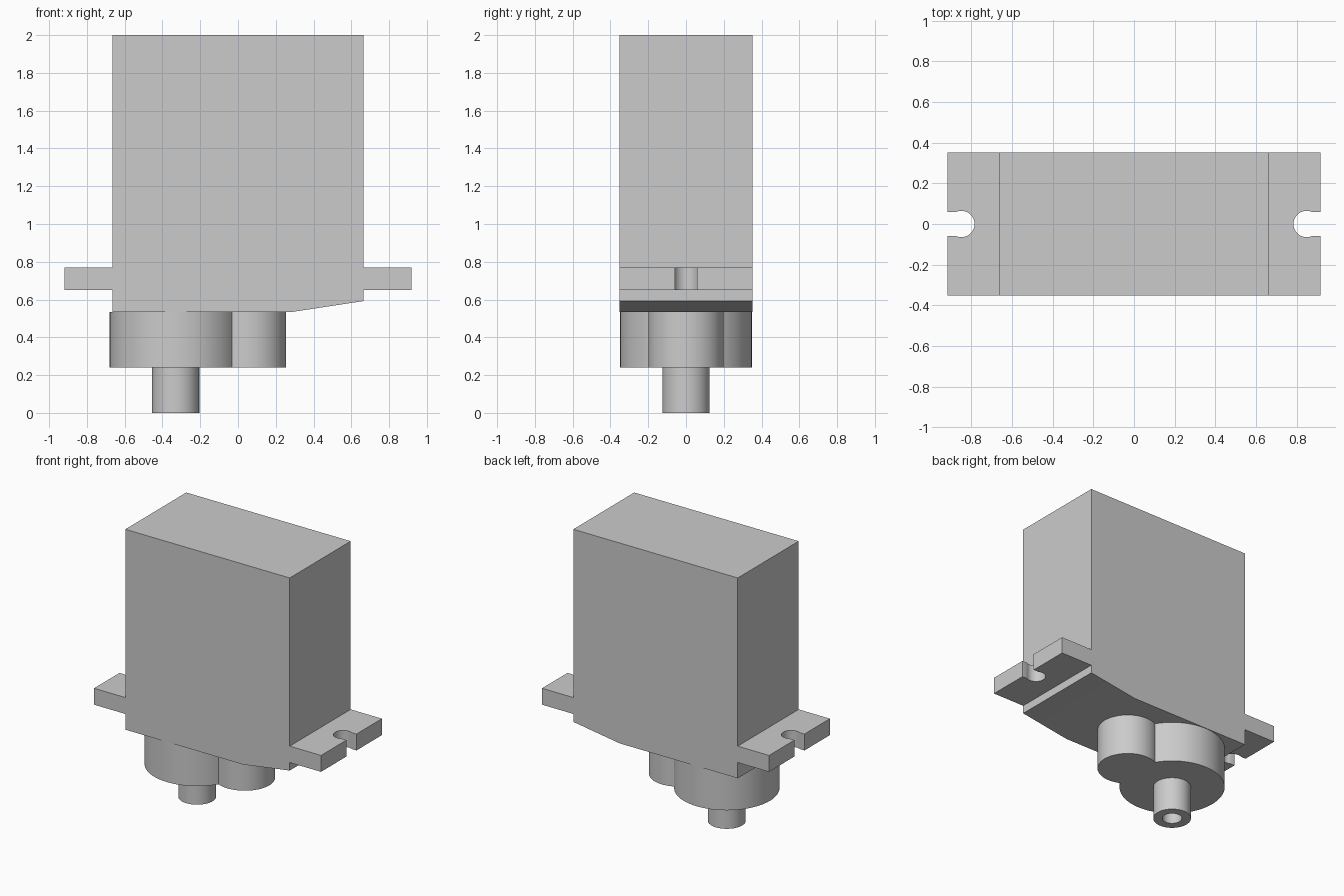
import bpy
import bmesh
from math import acos, asin, cos, pi, radians, sin
from mathutils import Matrix, Vector

if "Cube" in bpy.data.objects:
    bpy.data.objects.remove(bpy.data.objects["Cube"], do_unlink=True)

# Single grey plastic
GREY = (0.6, 0.6, 0.6, 1.0)
grey = bpy.data.materials.new("grey_plastic")
grey.use_nodes = True
grey.diffuse_color = GREY
grey.node_tree.nodes["Principled BSDF"].inputs["Base Color"].default_value = GREY


def finish(name, bm):
    """Turn a bmesh into an object with the shared material."""
    bmesh.ops.recalc_face_normals(bm, faces=bm.faces)
    mesh = bpy.data.meshes.new(name)
    bm.to_mesh(mesh)
    bm.free()
    mesh.materials.append(grey)
    obj = bpy.data.objects.new(name, mesh)
    bpy.context.collection.objects.link(obj)
    return obj


def prism(name, outline, low, high, turn=None):
    """Extrude a flat xy outline from low to high, then optionally rotate it."""
    bm = bmesh.new()
    face = bm.faces.new([bm.verts.new((x, y, low)) for x, y in outline])
    top = bmesh.ops.extrude_face_region(bm, geom=[face])["geom"]
    verts = [v for v in top if isinstance(v, bmesh.types.BMVert)]
    bmesh.ops.translate(bm, vec=(0, 0, high - low), verts=verts)
    if turn:
        bmesh.ops.transform(bm, matrix=turn, verts=bm.verts)
    return finish(name, bm)


def lathe(name, profile, centre, steps=64):
    """Spin an (r, z) profile round a vertical axis."""
    bm = bmesh.new()
    verts = [bm.verts.new((centre + r, 0, z)) for r, z in profile]
    edges = [bm.edges.new(pair) for pair in zip(verts, verts[1:])]
    bmesh.ops.spin(bm, geom=verts + edges, cent=(centre, 0, 0), axis=(0, 0, 1),
                   angle=2 * pi, steps=steps, use_duplicate=False)
    bmesh.ops.remove_doubles(bm, verts=bm.verts, dist=0.0005)
    return finish(name, bm)


def arc(centre, radius, start, end, steps):
    angles = [start + (end - start) * i / steps for i in range(steps + 1)]
    return [(centre + radius * cos(a), radius * sin(a)) for a in angles]


def smooth(obj):
    bpy.ops.object.select_all(action="DESELECT")
    obj.select_set(True)
    bpy.context.view_layer.objects.active = obj
    bpy.ops.object.shade_smooth_by_angle(angle=radians(30))


# Main dimensions
HALF_X, HALF_Y, TAB_X = 0.665, 0.352, 0.918
TAB_LOW, TAB_HIGH = 0.65, 0.77
BASE, TOP, GEAR_LOW = 0.535, 2.0, 0.24
SHAFT_X, GEAR_R = -0.33, 0.349
IDLER_X, IDLER_R = 0.055, 0.2

# Case with mounting tabs and a sloped corner below
side = [(-HALF_X, BASE), (0.29, BASE), (HALF_X, 0.592),
        (HALF_X, TAB_LOW), (TAB_X, TAB_LOW), (TAB_X, TAB_HIGH), (HALF_X, TAB_HIGH),
        (HALF_X, TOP), (-HALF_X, TOP),
        (-HALF_X, TAB_HIGH), (-TAB_X, TAB_HIGH), (-TAB_X, TAB_LOW), (-HALF_X, TAB_LOW)]
case = prism("case", side, -HALF_Y, HALF_Y, Matrix.Rotation(pi / 2, 4, "X"))

# Keyhole screw slots cut through both tabs
SLOT_R, NECK = 0.065, 0.058
neck_angle = asin(NECK / SLOT_R)
slot = arc(0.85, SLOT_R, neck_angle, 2 * pi - neck_angle, 32)
slot += [(1.0, -NECK), (1.0, NECK)]
bpy.context.view_layer.objects.active = case
for sign, label in ((1, "left"), (-1, "right")):
    cutter = prism(label + "_slot_cutter", [(sign * x, y) for x, y in slot], 0.6, 0.82)
    cutter.hide_render = True
    cut = case.modifiers.new(label + "_slot", "BOOLEAN")
    cut.operation = "DIFFERENCE"
    cut.solver = "EXACT"
    cut.object = cutter
    bpy.ops.object.modifier_apply(modifier=cut.name)
    bpy.data.objects.remove(cutter, do_unlink=True)

# Gear housing: two merged round bosses
gap = IDLER_X - SHAFT_X
big = acos((gap ** 2 + GEAR_R ** 2 - IDLER_R ** 2) / (2 * gap * GEAR_R))
small = pi - acos((gap ** 2 + IDLER_R ** 2 - GEAR_R ** 2) / (2 * gap * IDLER_R))
outline = arc(SHAFT_X, GEAR_R, big, 2 * pi - big, 64)
outline += arc(IDLER_X, IDLER_R, -small, small, 40)[1:-1]
housing = prism("gear_housing", outline, GEAR_LOW, BASE)

# Output shaft with a screw hole in its end
shaft = lathe("output_shaft", [(0.125, GEAR_LOW), (0.125, 0), (0.065, 0),
                               (0.065, 0.2), (0, 0.2)], SHAFT_X)

for part in (case, housing, shaft):
    smooth(part)
